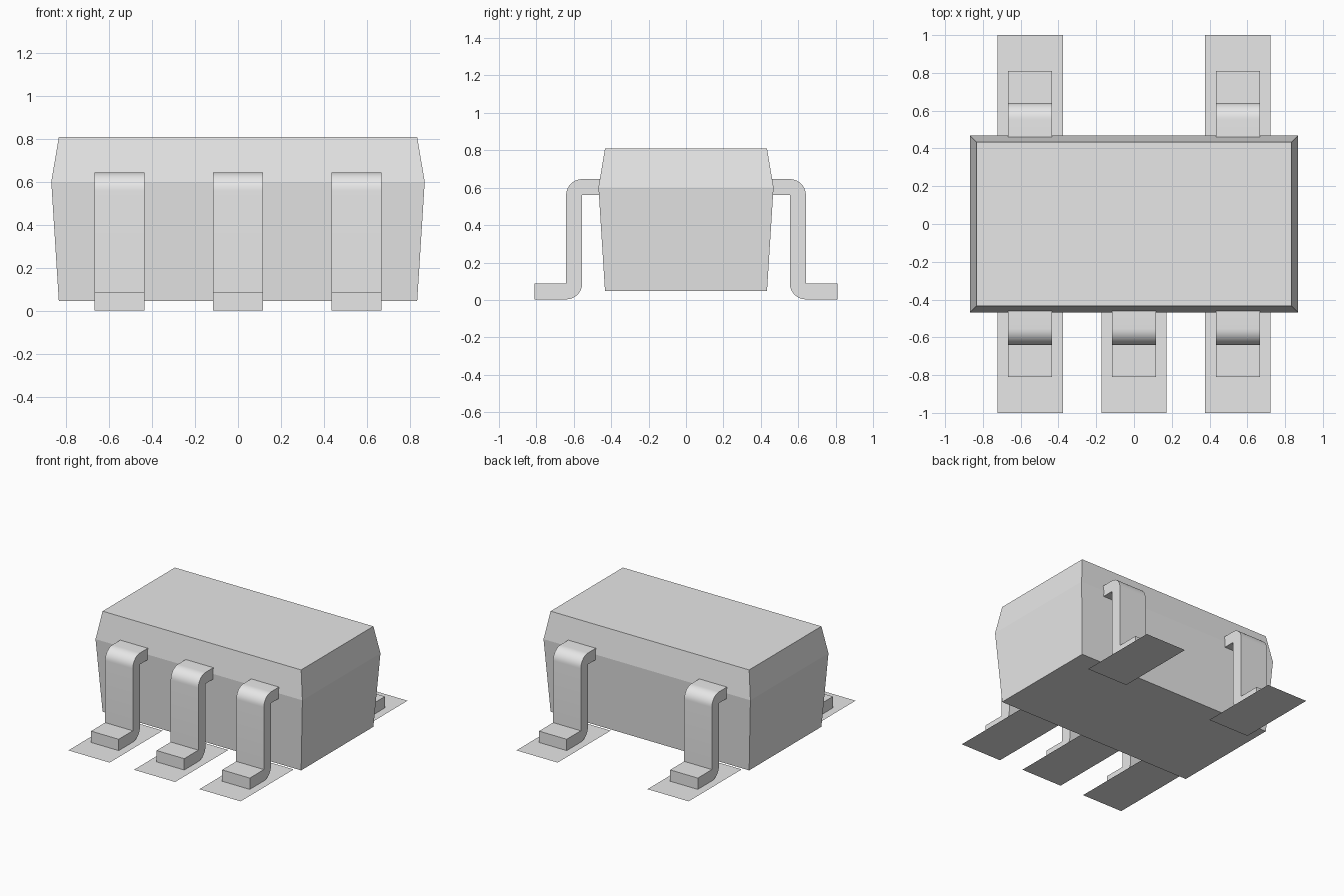
import bpy, bmesh, math

cube = bpy.data.objects.get("Cube")
if cube:
    bpy.data.objects.remove(cube, do_unlink=True)

grey = bpy.data.materials.new("plain grey")
grey.use_nodes = True
grey.diffuse_color = (0.8, 0.8, 0.8, 1)
grey.node_tree.nodes["Principled BSDF"].inputs["Base Color"].default_value = (0.8, 0.8, 0.8, 1)


def make_object(name, bm, fix_normals=True):
    if fix_normals:
        bmesh.ops.recalc_face_normals(bm, faces=bm.faces)
    mesh = bpy.data.meshes.new(name)
    bm.to_mesh(mesh)
    bm.free()
    mesh.materials.append(grey)
    obj = bpy.data.objects.new(name, mesh)
    bpy.context.collection.objects.link(obj)
    return obj


def rectangle(bm, x0, x1, y0, y1, z):
    return [bm.verts.new((x, y, z)) for x, y in ((x0, y0), (x1, y0), (x1, y1), (x0, y1))]


# Moulded body: stacked rectangles, widest at the parting line
bm = bmesh.new()
rings = [rectangle(bm, -hx, hx, -hy, hy, z)
         for hx, hy, z in ((0.833, 0.433, 0.048), (0.868, 0.468, 0.602), (0.833, 0.433, 0.81))]
bm.faces.new(rings[0][::-1])
bm.faces.new(rings[-1])
for low, high in zip(rings, rings[1:]):
    for i in range(4):
        j = (i + 1) % 4
        bm.faces.new((low[i], low[j], high[j], high[i]))
make_object("body", bm)

# Bent lead profile (distance from the centre line, height)
LEAD_HALF, THICK = 0.116, 0.086
INNER, OUTER, TIP = 0.555, 0.641, 0.81
TOP, BOTTOM = 0.646, 0.003
STEPS = 10


def arc(cy, cz, start, end):
    return [(cy + THICK * math.cos(a), cz + THICK * math.sin(a))
            for a in (start + (end - start) * i / STEPS for i in range(STEPS + 1))]


profile = [(0.45, TOP - THICK), (0.45, TOP)]
profile += arc(INNER, TOP - THICK, math.pi / 2, 0)
profile += [(OUTER, BOTTOM + THICK), (TIP, BOTTOM + THICK), (TIP, BOTTOM)]
profile += arc(OUTER, BOTTOM + THICK, 1.5 * math.pi, math.pi)
profile += [(INNER, TOP - THICK)]


def lead(name, x, side):
    bm = bmesh.new()
    face = bm.faces.new([bm.verts.new((x - LEAD_HALF, side * d, z)) for d, z in profile])
    moved = bmesh.ops.extrude_face_region(bm, geom=[face])["geom"]
    bmesh.ops.translate(bm, vec=(2 * LEAD_HALF, 0, 0),
                        verts=[g for g in moved if isinstance(g, bmesh.types.BMVert)])
    obj = make_object(name, bm)
    bpy.ops.object.select_all(action='DESELECT')
    obj.select_set(True)
    bpy.context.view_layer.objects.active = obj
    bpy.ops.object.shade_smooth_by_angle(angle=math.radians(30))


# Flat solder pad beneath each lead
def pad(name, x, side):
    bm = bmesh.new()
    y0, y1 = sorted((side * 0.365, side * 1.0))
    bm.faces.new(rectangle(bm, x - 0.173, x + 0.173, y0, y1, 0))
    make_object(name, bm, fix_normals=False)


# Three leads on the front, two on the back
for where, x, side in (("front_right", -0.55, -1), ("front_middle", 0, -1), ("front_left", 0.55, -1),
                       ("back_right", -0.55, 1), ("back_left", 0.55, 1)):
    lead(where + "_lead", x, side)
    pad(where + "_pad", x, side)
